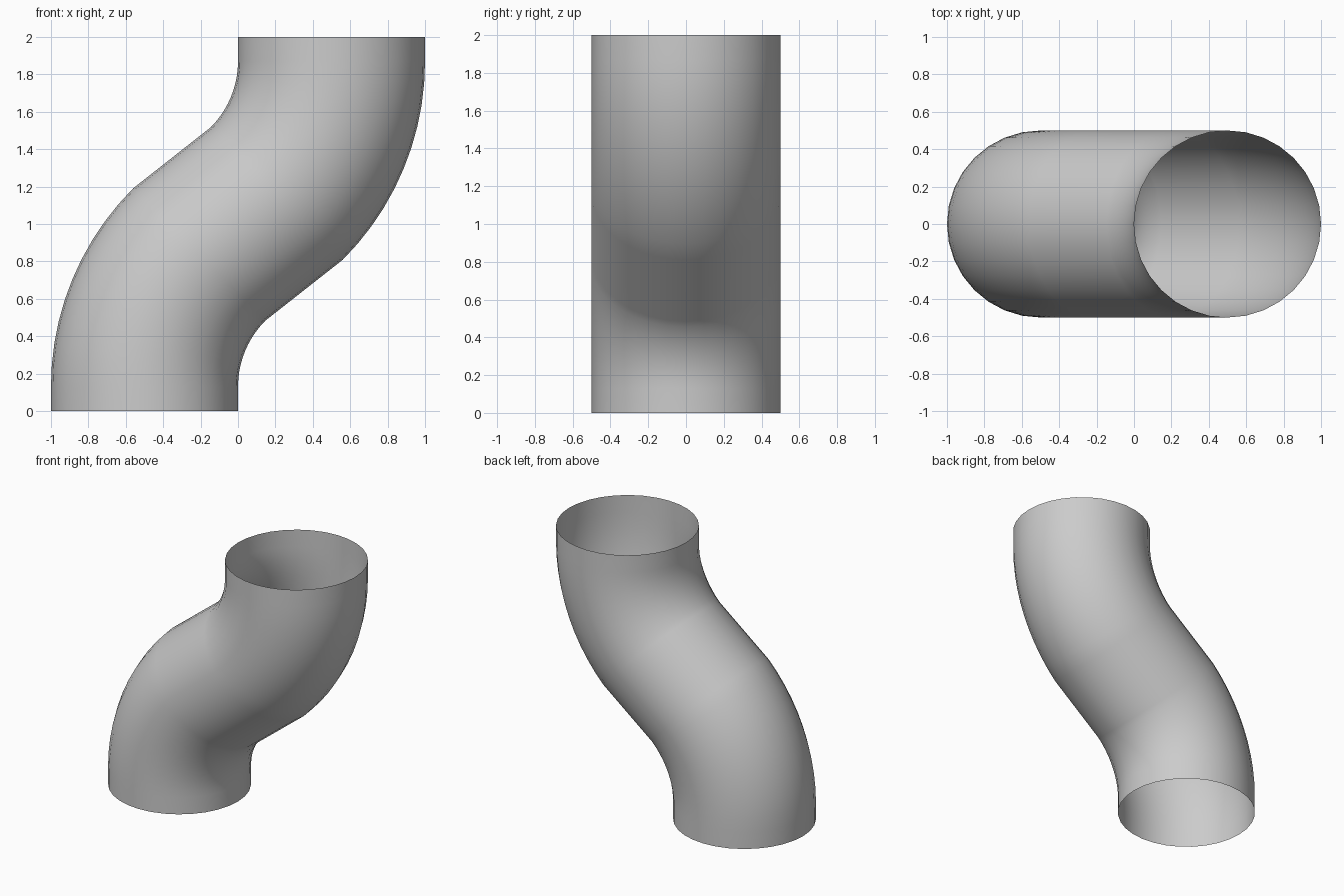
import bpy, bmesh
from math import sin, cos, pi

if "Cube" in bpy.data.objects:
    bpy.data.objects.remove(bpy.data.objects["Cube"])

SIDES, STEPS = 32, 10
RADIUS, BEND, NECK = 0.5, 1.0, 0.13   # pipe radius, bend radius, straight collar length

# centre line of the lower half: collar, then a 45 degree bend (x, z, tilt)
lower = [(-0.5, 0.0, 0.0)]
for i in range(STEPS + 1):
    a = pi / 4 * i / STEPS
    lower.append((-0.5 + BEND * (1 - cos(a)), NECK + BEND * sin(a), a))

# upper half is the same bend turned about the middle (0, 1)
path = lower + [(-x, 2 - z, a) for x, z, a in reversed(lower)]

# open-ended S-bend pipe skin
bm = bmesh.new()
rings = []
for x, z, a in path:
    ring = []
    for k in range(SIDES):
        t = 2 * pi * k / SIDES
        u, v = RADIUS * cos(t), RADIUS * sin(t)
        ring.append(bm.verts.new((x + u * cos(a), v, z - u * sin(a))))
    rings.append(ring)
for r0, r1 in zip(rings, rings[1:]):
    for k in range(SIDES):
        n = (k + 1) % SIDES
        bm.faces.new((r0[k], r0[n], r1[n], r1[k])).smooth = True

mesh = bpy.data.meshes.new("s_bend_pipe")
bm.to_mesh(mesh)
bm.free()
pipe = bpy.data.objects.new("s_bend_pipe", mesh)
bpy.context.collection.objects.link(pipe)
